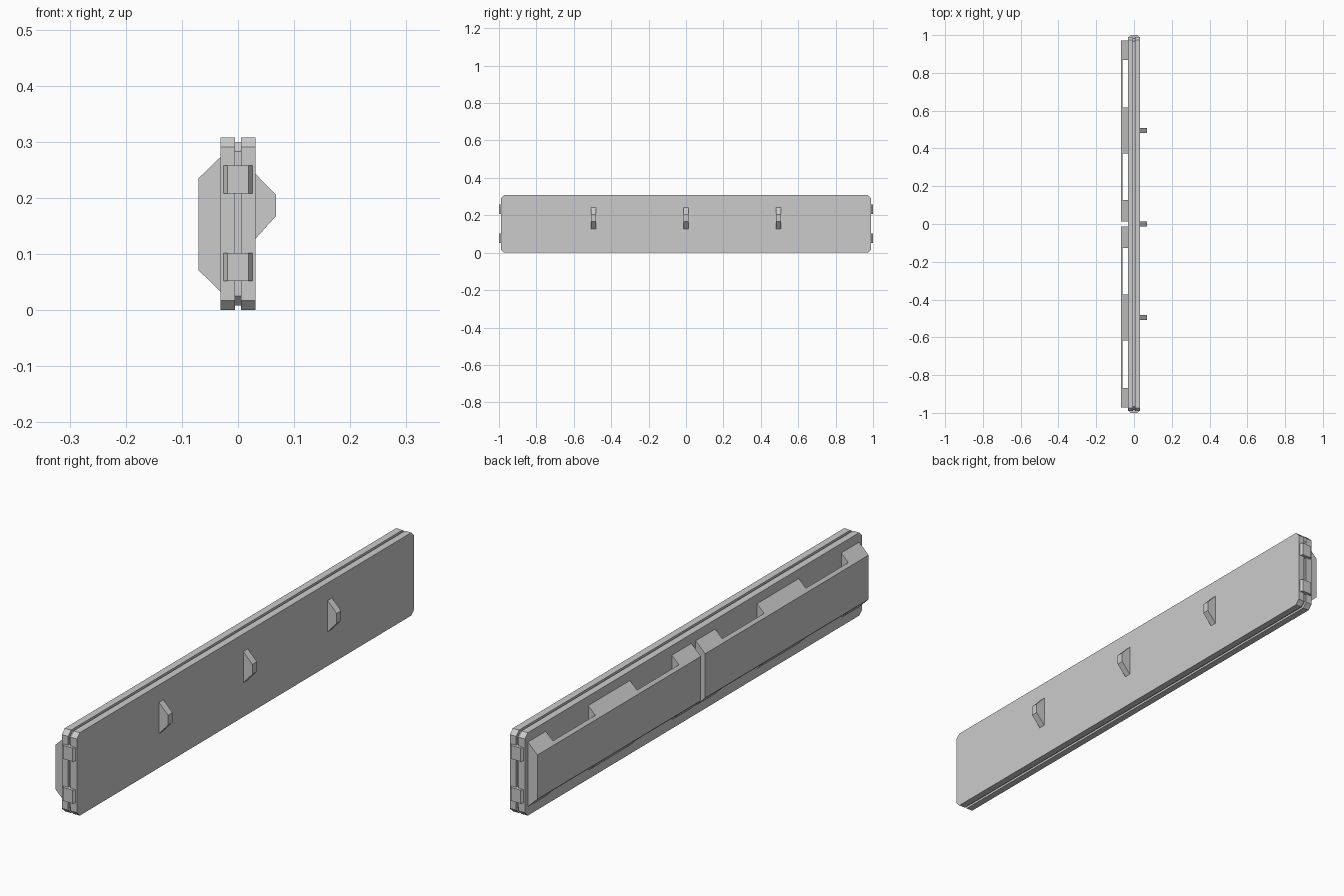
import bpy
import bmesh
from mathutils import Vector

cube = bpy.data.objects.get("Cube")
if cube:
    bpy.data.objects.remove(cube, do_unlink=True)

grey = bpy.data.materials.new("plain_grey")
grey.use_nodes = True
grey.diffuse_color = (0.6, 0.6, 0.6, 1)
grey.node_tree.nodes["Principled BSDF"].inputs["Base Color"].default_value = (0.6, 0.6, 0.6, 1)


def prism(name, low, high):
    """Solid between two matching outlines."""
    bm = bmesh.new()
    a = [bm.verts.new(Vector(p)) for p in low]
    b = [bm.verts.new(Vector(p)) for p in high]
    n = len(a)
    bm.faces.new(a[::-1])
    bm.faces.new(b)
    for i in range(n):
        j = (i + 1) % n
        bm.faces.new((a[i], a[j], b[j], b[i]))
    bmesh.ops.recalc_face_normals(bm, faces=bm.faces)
    mesh = bpy.data.meshes.new(name)
    bm.to_mesh(mesh)
    bm.free()
    mesh.materials.append(grey)
    obj = bpy.data.objects.new(name, mesh)
    bpy.context.collection.objects.link(obj)
    return obj


def board(name, x0, x1, inset):
    """Upright board with chamfered corners, facing x."""
    y, z0, z1, c = 0.99 - inset, inset, 0.308 - inset, 0.017
    outline = [(-y + c, z0), (y - c, z0), (y, z0 + c), (y, z1 - c),
               (y - c, z1), (-y + c, z1), (-y, z1 - c), (-y, z0 + c)]
    return prism(name, [(x0, *p) for p in outline], [(x1, *p) for p in outline])


# Two outer panels with a recessed core between them
board("left_panel", 0.005, 0.031, 0)
board("right_panel", -0.031, -0.005, 0)
board("core", -0.005, 0.005, 0.008)

# End clips bridging the panels, with bevelled sides
for end, s in (("front", -1), ("back", 1)):
    for level, z in (("lower", 0.077), ("upper", 0.233)):
        outline = [(-0.026, s * 0.97), (-0.026, s * 0.99), (-0.019, s),
                   (0.019, s), (0.026, s * 0.99), (0.026, s * 0.97)]
        prism(f"{end}_{level}_clip",
              [(*p, z - 0.025) for p in outline], [(*p, z + 0.025) for p in outline])

# Tapered pegs on the left face
peg = [(0.031, 0.127), (0.068, 0.168), (0.068, 0.205), (0.031, 0.243)]
for label, y in (("front", -0.495), ("middle", 0.0), ("back", 0.495)):
    prism(label + "_peg", [(x, y - 0.013, z) for x, z in peg],
          [(x, y + 0.013, z) for x, z in peg])

# Comb-shaped covers on the right face, sloped at top and bottom
outer, wall, root = -0.07, -0.06, -0.031
comb = [(outer, 0.0125), (root, 0.0125)]
for y0, y1 in ((0.127, 0.373), (0.618, 0.867)):
    comb += [(root, y0), (wall, y0), (wall, y1), (root, y1)]
comb += [(root, 0.972), (outer, 0.972)]
for label, s in (("front", -1), ("back", 1)):
    prism(label + "_cover",
          [(x, s * y, 0.033 - 0.97 * (x - root)) for x, y in comb],
          [(x, s * y, 0.273 + 0.97 * (x - root)) for x, y in comb])
